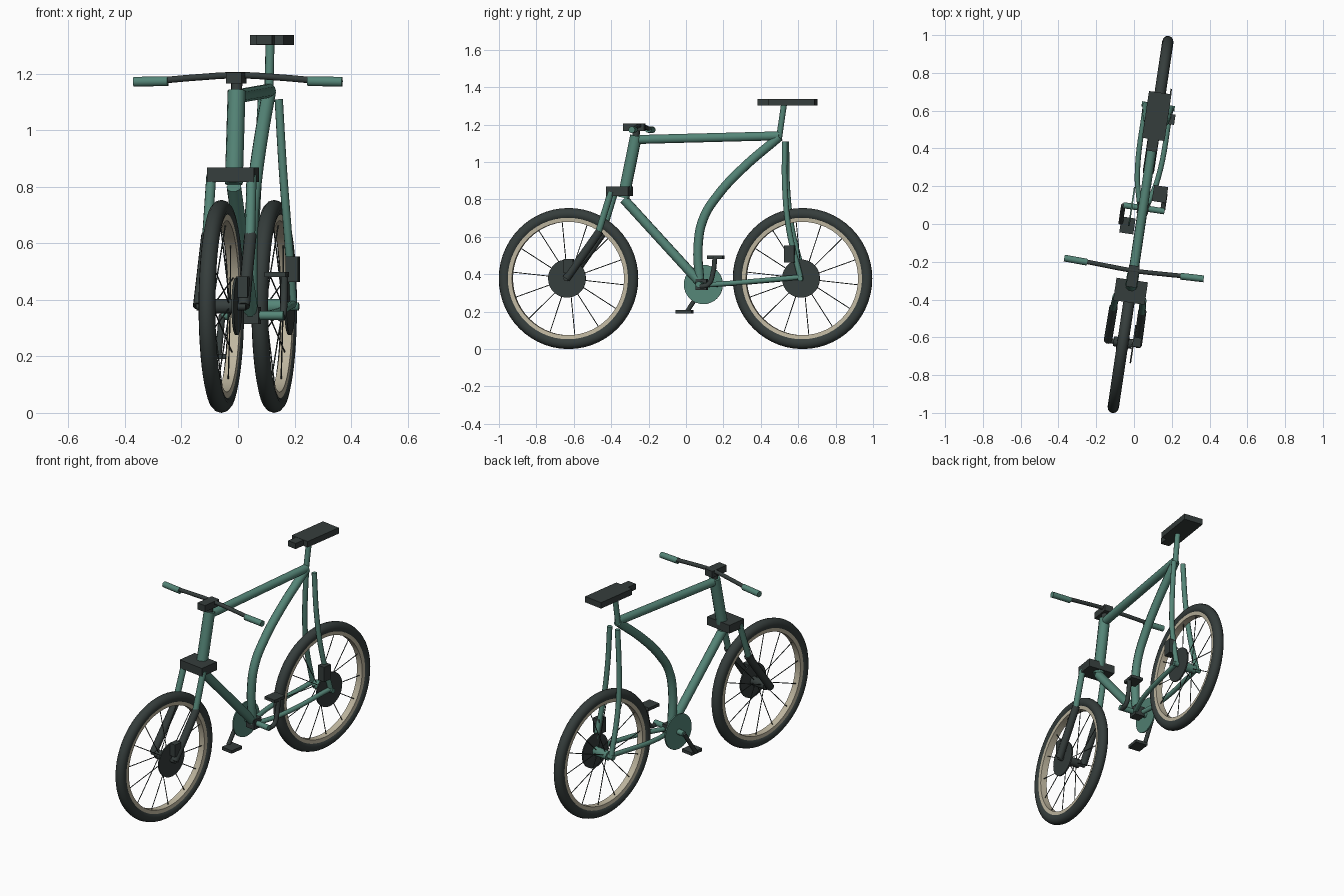
import bpy, bmesh, math
from mathutils import Matrix, Vector

if "Cube" in bpy.data.objects:
    bpy.data.objects.remove(bpy.data.objects["Cube"])

# The bicycle is built along y, then turned a little about z
PLACE = Matrix.Translation((0.035, 0, 0)) @ Matrix.Rotation(math.radians(-8.5), 4, "Z")


def material(name, rgb):
    m = bpy.data.materials.new(name)
    m.use_nodes = True
    m.diffuse_color = (*rgb, 1)
    m.node_tree.nodes["Principled BSDF"].inputs["Base Color"].default_value = (*rgb, 1)
    return m


GREEN = material("frame green", (0.09, 0.235, 0.185))
DARK = material("dark grey", (0.036, 0.047, 0.045))
CREAM = material("rim cream", (0.52, 0.47, 0.35))


def finish(name, mesh, mat, smooth=True):
    mesh.transform(PLACE)
    mesh.materials.clear()
    mesh.materials.append(mat)
    ob = bpy.data.objects.new(name, mesh)
    bpy.context.scene.collection.objects.link(ob)
    if smooth:
        bpy.ops.object.select_all(action="DESELECT")
        ob.select_set(True)
        bpy.context.view_layer.objects.active = ob
        bpy.ops.object.shade_smooth_by_angle(angle=math.radians(40))
    return ob


def from_bmesh(name, bm, mat, smooth=True):
    bmesh.ops.recalc_face_normals(bm, faces=bm.faces)
    mesh = bpy.data.meshes.new(name)
    bm.to_mesh(mesh)
    bm.free()
    return finish(name, mesh, mat, smooth)


def box(name, centre, size, mat, tilt=0):
    bm = bmesh.new()
    m = (Matrix.Translation(centre) @ Matrix.Rotation(math.radians(tilt), 4, "X")
         @ Matrix.Diagonal((*size, 1)))
    bmesh.ops.create_cube(bm, size=1, matrix=m)
    return from_bmesh(name, bm, mat, False)


def tube(name, points, radius, mat):
    """Round tube along a path, curved when it has more than two points."""
    cu = bpy.data.curves.new(name + "_path", "CURVE")
    cu.dimensions = "3D"
    cu.bevel_depth = radius
    cu.bevel_resolution = 3
    cu.use_fill_caps = True
    cu.resolution_u = 8 if len(points) > 2 else 1
    sp = cu.splines.new("BEZIER")
    sp.bezier_points.add(len(points) - 1)
    for bp, p in zip(sp.bezier_points, points):
        bp.co = p
        bp.handle_left_type = bp.handle_right_type = "AUTO" if len(points) > 2 else "VECTOR"
    tmp = bpy.data.objects.new(name + "_path", cu)
    bpy.context.scene.collection.objects.link(tmp)
    bpy.context.view_layer.update()
    mesh = bpy.data.meshes.new_from_object(tmp.evaluated_get(bpy.context.evaluated_depsgraph_get()))
    bpy.data.objects.remove(tmp)
    mesh.name = name
    return finish(name, mesh, mat)


def lathe(name, profile, centre, mat, steps=48):
    """Spin a closed (offset, radius) profile round the sideways axis."""
    bm = bmesh.new()
    verts = [bm.verts.new((x, r, 0)) for x, r in profile]
    edges = [bm.edges.new((verts[i - 1], verts[i])) for i in range(len(verts))]
    bmesh.ops.spin(bm, geom=verts + edges, cent=(0, 0, 0), axis=(1, 0, 0),
                   angle=math.tau, steps=steps)
    bmesh.ops.remove_doubles(bm, verts=bm.verts, dist=0.0002)
    bmesh.ops.translate(bm, verts=bm.verts, vec=centre)
    return from_bmesh(name, bm, mat)


def disc(name, offset, radius, half, centre, mat):
    a, b = offset - half, offset + half
    return lathe(name, [(a, 0.001), (a, radius), (b, radius), (b, 0.001)], centre, mat, 32)


# Wheels with tyre, rim, spokes, hub and brake disc
R, SPOKES = 0.377, 14
FRONT, REAR = Vector((0, -0.635, R)), Vector((0, 0.63, R))
for side, c, hub_mat in (("front", FRONT, DARK), ("rear", REAR, GREEN)):
    ring = [math.tau * i / 12 for i in range(12)]
    lathe(side + "_tyre", [(0.03 * math.cos(a), R - 0.032 + 0.032 * math.sin(a)) for a in ring],
          c, DARK, 56)
    lathe(side + "_rim", [(-0.02, 0.303), (0.02, 0.303), (0.022, 0.325), (-0.022, 0.325)],
          c, CREAM, 56)
    disc(side + "_hub", 0, 0.026, 0.05, c, hub_mat)
    disc(side + "_axle", 0, 0.014, 0.088, c, hub_mat)
    disc(side + "_brake_disc", 0.055, 0.102, 0.004, c, DARK)
    bm = bmesh.new()
    for i in range(SPOKES):
        a = math.tau * (i + 0.25) / SPOKES
        out = Vector((0, math.sin(a), -math.cos(a)))
        p = out * 0.02 + Vector((0.03 if i % 2 else -0.03, 0, 0))
        d = out * 0.31 - p
        m = Matrix.Translation(c + p + d / 2) @ d.to_track_quat("Z", "Y").to_matrix().to_4x4()
        bmesh.ops.create_cone(bm, cap_ends=True, segments=5, radius1=0.0025, radius2=0.0025,
                              depth=d.length, matrix=m)
    from_bmesh(side + "_spokes", bm, DARK)

# Main frame tubes
BB = Vector((0, 0.085, 0.345))
tube("head_tube", [(0, -0.338, 0.81), (0, -0.27, 1.14)], 0.032, GREEN)
tube("top_tube", [(0, -0.27, 1.12), (0, 0.505, 1.14)], 0.025, GREEN)
tube("down_tube", [(0, -0.335, 0.8), BB], 0.026, GREEN)
tube("seat_tube", [(0, 0.075, 0.345), (0, 0.066, 0.56), (0, 0.095, 0.7), (0, 0.17, 0.82),
                   (0, 0.3, 0.96), (0, 0.505, 1.135)], 0.025, GREEN)
tube("seat_post", [(0, 0.502, 1.12), (0, 0.53, 1.31)], 0.016, GREEN)
box("saddle", (0, 0.578, 1.32), (0.12, 0.25, 0.036), DARK)
box("saddle_nose", (0, 0.425, 1.32), (0.056, 0.07, 0.034), DARK)
box("bottom_bracket", BB, (0.06, 0.06, 0.06), DARK)

# Fork crown, and the paired fork legs and rear stays
box("fork_crown", (0, -0.36, 0.843), (0.168, 0.12, 0.05), DARK)
for side, s in (("left", 1), ("right", -1)):
    knee = (s * 0.077, -0.465, 0.615)
    tube(side + "_fork_upper", [(s * 0.072, -0.395, 0.84), knee], 0.018, GREEN)
    tube(side + "_fork_lower", [(s * 0.077, -0.455, 0.63), (s * 0.08, -0.635, R)], 0.022, DARK)
    tube(side + "_seat_stay", [(s * 0.03, 0.538, 1.11), (s * 0.045, 0.542, 0.85),
                               (s * 0.058, 0.565, 0.64), (s * 0.068, 0.63, R)], 0.015, GREEN)
    tube(side + "_chain_stay", [(s * 0.02, 0.1, 0.342), (s * 0.055, 0.25, 0.352),
                                (s * 0.068, 0.63, 0.385)], 0.014, GREEN)
box("front_brake_caliper", (0.075, -0.622, 0.445), (0.04, 0.05, 0.075), DARK)
box("rear_brake_caliper", (0.075, 0.572, 0.508), (0.045, 0.055, 0.09), DARK)

# Chainring, spindle, crank arms and pedals
disc("chainring", -0.06, 0.105, 0.004, BB, GREEN)
disc("crank_spindle", 0.005, 0.016, 0.11, BB, GREEN)
tube("left_crank", [(0.105, 0.09, 0.335), (0.105, 0.135, 0.345), (0.105, 0.162, 0.41),
                    (0.105, 0.172, 0.49)], 0.013, DARK)
tube("right_crank", [(-0.105, 0.085, 0.345), (-0.105, -0.01, 0.2)], 0.012, DARK)
box("left_pedal", (0.078, 0.172, 0.49), (0.075, 0.085, 0.018), DARK)
box("right_pedal", (-0.068, -0.018, 0.2), (0.075, 0.085, 0.018), DARK)

# Stem and handlebar with grips
tube("stem_spacer", [(0, -0.272, 1.13), (0, -0.266, 1.18)], 0.02, DARK)
box("stem", (0, -0.28, 1.185), (0.056, 0.115, 0.04), DARK)
tube("handlebar", [(-0.29, -0.238, 1.175), (-0.15, -0.245, 1.187), (0, -0.25, 1.195),
                   (0.15, -0.245, 1.187), (0.29, -0.238, 1.175)], 0.012, DARK)
for side, s in (("left", 1), ("right", -1)):
    tube(side + "_grip", [(s * 0.25, -0.242, 1.174), (s * 0.373, -0.238, 1.172)], 0.018, GREEN)
